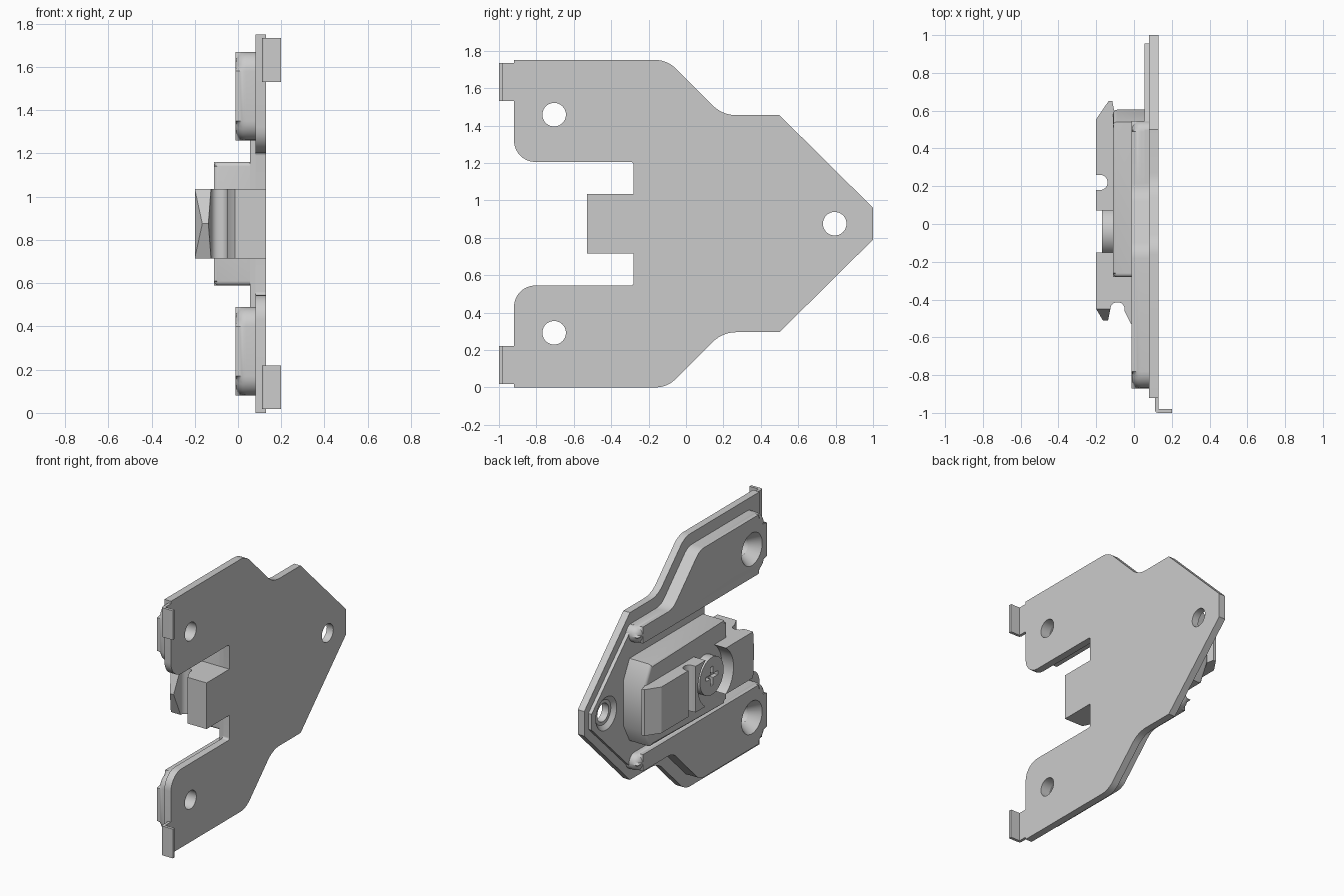
import bpy, bmesh
from math import pi, tan, sin
from mathutils import Vector, Matrix

if "Cube" in bpy.data.objects:
    bpy.data.objects.remove(bpy.data.objects["Cube"])

MID = 0.875  # mirror height


def fillet(pts, n=7):
    """Turn (u, v[, radius]) corners into an outline with rounded corners."""
    out = []
    for i, p in enumerate(pts):
        c = Vector(p[:2])
        if len(p) < 3:
            out.append(c)
            continue
        d1 = (Vector(pts[i - 1][:2]) - c).normalized()
        d2 = (Vector(pts[(i + 1) % len(pts)][:2]) - c).normalized()
        half = d1.angle(d2) / 2
        t = p[2] / tan(half)
        centre = c + (d1 + d2).normalized() * p[2] / sin(half)
        a, b = c + d1 * t - centre, c + d2 * t - centre
        turn = a.angle_signed(b)
        for k in range(n + 1):
            v = a.copy()
            v.rotate(Matrix.Rotation(-turn * k / n, 2))
            out.append(centre + v)
    return out


def flip(pts):
    return [(p[0], 2 * MID - p[1], *p[2:]) for p in reversed(pts)]


def finish(name, bm):
    bmesh.ops.recalc_face_normals(bm, faces=bm.faces)
    me = bpy.data.meshes.new(name)
    bm.to_mesh(me)
    bm.free()
    ob = bpy.data.objects.new(name, me)
    bpy.context.collection.objects.link(ob)
    return ob


def prism(name, pts, lo, hi, axis='X', bevel=0, seg=4):
    """Extrude a YZ outline along x, or an XY outline along z; bevel rounds the lo rim."""
    bm = bmesh.new()
    put = (lambda p, h: (h, p[0], p[1])) if axis == 'X' else (lambda p, h: (p[0], p[1], h))
    outline = fillet(pts)
    a = [bm.verts.new(put(p, lo)) for p in outline]
    b = [bm.verts.new(put(p, hi)) for p in outline]
    top = bm.faces.new(a)
    bm.faces.new(b)
    for i in range(len(a)):
        bm.faces.new((a[i - 1], a[i], b[i], b[i - 1]))
    if bevel:
        bmesh.ops.bevel(bm, geom=list(top.edges), offset=bevel, segments=seg,
                        profile=0.5, affect='EDGES')
    return finish(name, bm)


def cone(name, y, z, x0, x1, r0, r1):
    bm = bmesh.new()
    m = Matrix.Translation(((x0 + x1) / 2, y, z)) @ Matrix.Rotation(pi / 2, 4, 'Y')
    bmesh.ops.create_cone(bm, cap_ends=True, segments=40, radius1=r0, radius2=r1,
                          depth=x1 - x0, matrix=m)
    return finish(name, bm)


def cut(ob, *cutters):
    bpy.context.view_layer.objects.active = ob
    for c in cutters:
        mod = ob.modifiers.new("cut", 'BOOLEAN')
        mod.operation, mod.solver, mod.object = 'DIFFERENCE', 'EXACT', c
        bpy.ops.object.modifier_apply(modifier=mod.name)
        bpy.data.objects.remove(c)


# Mounting plate with slot, screw holes
upper = [(1, 0.96), (0.5, 1.455), (0.195, 1.455, 0.18), (-0.1, 1.75, 0.15), (-0.92, 1.75),
         (-0.92, 1.205, 0.115), (-0.28, 1.205, 0.015)]
plate = prism("mounting_plate", upper + flip(upper), 0.08, 0.13)
for y, z in ((-0.705, MID + 0.583), (-0.705, MID - 0.583), (0.795, MID)):
    cut(plate, cone("hole_cutter", y, z, 0.0, 0.2, 0.063, 0.063))

# Raised layer on the nose half of the plate
upper = [(0.955, 0.93), (0.5, 1.375), (0.2, 1.375), (0.1, 1.26), (-0.28, 1.26)]
layer = prism("raised_layer", upper + flip(upper), 0.055, 0.085)
cut(layer, cone("sink_cutter", 0.795, MID, 0.05, 0.1, 0.12, 0.063))

# Side ridges with countersinks, and bent end tabs
ridge = [(-0.87, 1.26, 0.09), (0.545, 1.26, 0.056), (0.545, 1.375, 0.056),
         (0.16, 1.375, 0.13), (-0.133, 1.67, 0.12), (-0.87, 1.67, 0.09)]
tab = [(0.13, -0.92), (0.11, -0.92), (0.11, -1, 0.018), (0.2, -1), (0.2, -0.98), (0.13, -0.98)]
for side in ("upper", "lower"):
    up = side == "upper"
    ob = prism(side + "_ridge", ridge if up else flip(ridge), -0.012, 0.085, bevel=0.05, seg=5)
    z = MID + (0.583 if up else -0.583)
    cut(ob, cone("sink_cutter", -0.705, z, -0.02, 0.06, 0.118, 0.063),
        cone("hole_cutter", -0.705, z, 0.0, 0.2, 0.063, 0.063))
    lo = 1.53 if up else 0.017
    prism(side + "_end_tab", tab, lo, lo + 0.203, 'Z')

# Housing with chamfered nose end
upper = [(0.605, 1.035), (0.54, 1.16), (-0.28, 1.16, 0.02)]
prism("housing", upper + flip(upper), -0.11, 0.06, bevel=0.02, seg=3)

# Slider: side profile extruded in height, with a round pocket
profile = [(0.13, -0.53), (0.13, -0.28), (0.06, -0.27), (0.06, 0.6), (-0.105, 0.6),
           (-0.115, 0.65), (-0.135, 0.65), (-0.2, 0.555), (-0.2, 0.26), (-0.14, 0.26, 0.039),
           (-0.14, 0.18, 0.039), (-0.2, 0.18), (-0.2, -0.45), (-0.125, -0.45),
           (-0.125, -0.415, 0.034), (-0.05, -0.415, 0.034), (-0.05, -0.46), (-0.02, -0.52),
           (-0.015, -0.53)]
slider = prism("slider", profile, 0.715, 1.035, 'Z')
cut(slider, cone("pocket_cutter", -0.04, MID, -0.3, -0.107, 0.195, 0.195))

# Pointed hook tip on the slider
bm = bmesh.new()
for x, y, z in [(x, -0.45, z) for x in (-0.2, -0.125) for z in (0.715, 1.035)] + \
               [(-0.165, -0.51, MID), (-0.137, -0.51, MID)]:
    bm.verts.new((x, y, z))
bmesh.ops.convex_hull(bm, input=bm.verts)
finish("hook_tip", bm)

# Adjusting screw with cross recess
screw = cone("adjusting_screw", -0.04, MID, -0.17, -0.1, 0.13, 0.13)
w, l = 0.014, 0.065
cross = [(l, w), (w, w), (w, l), (-w, l), (-w, w), (-l, w),
         (-l, -w), (-w, -w), (-w, -l), (w, -l), (w, -w), (l, -w)]
cut(screw, prism("cross_cutter", [(y - 0.04, z + MID) for y, z in cross], -0.2, -0.14))

# Smooth shading with sharp edges kept
bpy.ops.object.select_all(action='SELECT')
bpy.context.view_layer.objects.active = plate
bpy.ops.object.shade_smooth_by_angle(angle=pi / 6)
